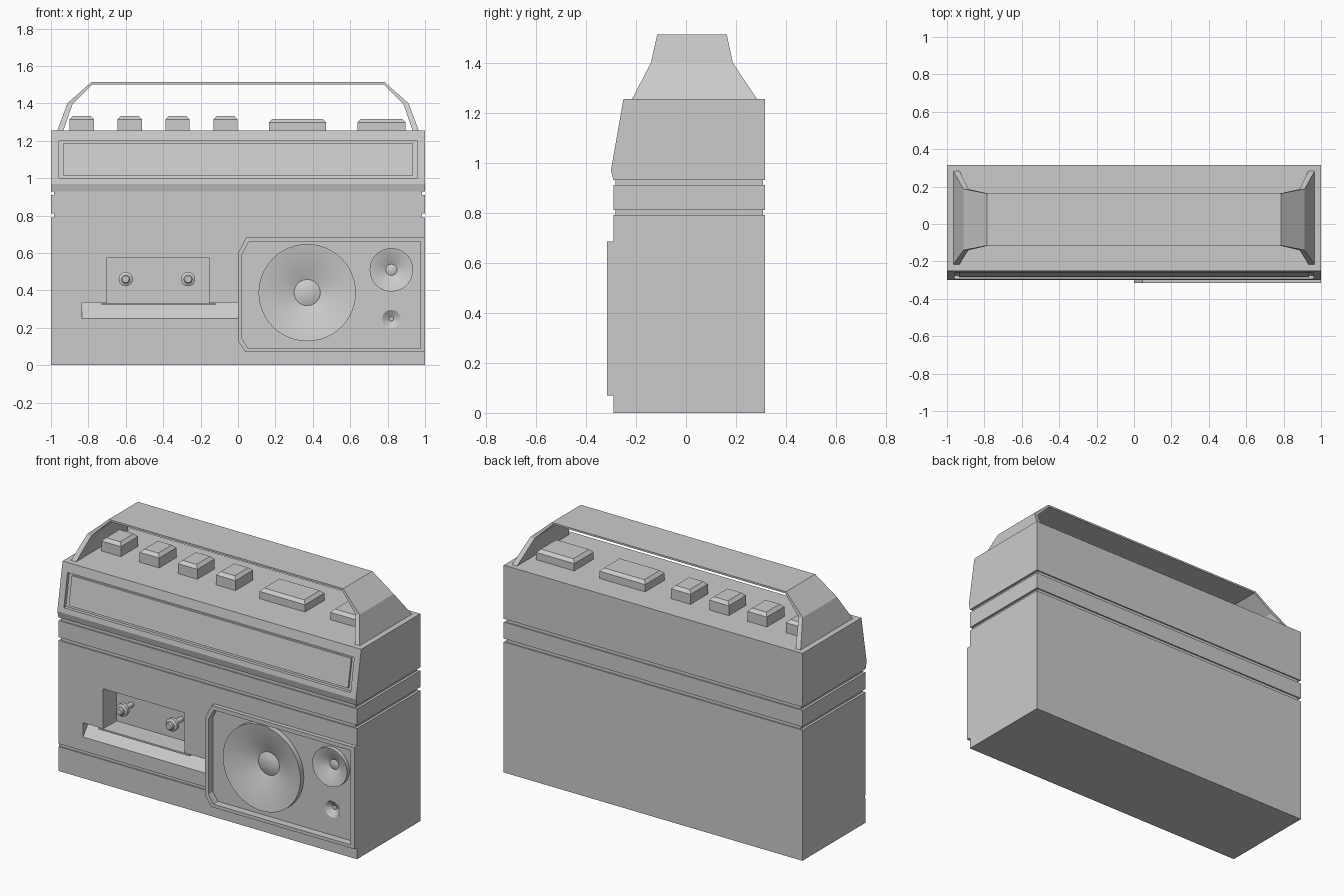
import bpy, bmesh, math
from mathutils import Vector

if "Cube" in bpy.data.objects:
    bpy.data.objects.remove(bpy.data.objects["Cube"])


def mesh_object(name, bm):
    bmesh.ops.recalc_face_normals(bm, faces=bm.faces)
    me = bpy.data.meshes.new(name)
    bm.to_mesh(me)
    bm.free()
    ob = bpy.data.objects.new(name, me)
    bpy.context.collection.objects.link(ob)
    return ob


def prism(name, pts, axis, a, b):
    """Extrude a 2D profile: axis 'x' takes (y, z) points, axis 'y' takes (x, z)."""
    bm = bmesh.new()
    place = (lambda p, t: (t, p[0], p[1])) if axis == 'x' else (lambda p, t: (p[0], t, p[1]))
    lo = [bm.verts.new(place(p, a)) for p in pts]
    hi = [bm.verts.new(place(p, b)) for p in pts]
    bm.faces.new(lo)
    bm.faces.new(hi[::-1])
    n = len(pts)
    for i in range(n):
        j = (i + 1) % n
        bm.faces.new((lo[i], lo[j], hi[j], hi[i]))
    return mesh_object(name, bm)


def box(name, x0, x1, y0, y1, z0, z1):
    return prism(name, [(y0, z0), (y1, z0), (y1, z1), (y0, z1)], 'x', x0, x1)


def lathe(name, x, z, profile, seg=48):
    """Revolve (radius, y) points about an axis along y."""
    bm = bmesh.new()
    rings = []
    for r, y in profile:
        if r == 0:
            rings.append([bm.verts.new((x, y, z))] * seg)
        else:
            rings.append([bm.verts.new((x + r * math.cos(2 * math.pi * i / seg), y,
                                        z + r * math.sin(2 * math.pi * i / seg)))
                          for i in range(seg)])
    for p, q in zip(rings, rings[1:]):
        for i in range(seg):
            j = (i + 1) % seg
            bm.faces.new(list(dict.fromkeys((p[i], p[j], q[j], q[i]))))
    return mesh_object(name, bm)


def cut(target, *cutters):
    for c in cutters:
        m = target.modifiers.new("cut", 'BOOLEAN')
        m.operation, m.solver, m.object = 'DIFFERENCE', 'EXACT', c
        bpy.context.view_layer.objects.active = target
        bpy.ops.object.modifier_apply(modifier=m.name)
        bpy.data.objects.remove(c)


def smooth(ob):
    bpy.ops.object.select_all(action='DESELECT')
    ob.select_set(True)
    bpy.context.view_layer.objects.active = ob
    bpy.ops.object.shade_smooth_by_angle(angle=math.radians(30))


FRONT, BACK = -0.29, 0.315
FLOOR = -0.27                      # speaker panel floor

# Stacked body sections with an inset core showing in the grooves
lower = box("lower_body", -1, 1, FRONT, BACK, 0, 0.79)
box("middle_band", -1, 1, FRONT, BACK, 0.81, 0.91)
upper = prism("upper_body", [(FRONT, 0.93), (BACK, 0.93), (BACK, 1.255), (-0.25, 1.255),
                             (-0.30, 0.97)], 'x', -1, 1)
for i, (z0, z1) in enumerate([(0.79, 0.81), (0.91, 0.93)]):
    box(f"groove_core_{i}", -0.985, 0.985, FRONT + 0.008, BACK - 0.008, z0, z1)


# Display on the sloped face: recessed trench around a raised panel
def slope(z, d):
    return (-0.30 + 0.05 * (z - 0.97) / 0.285 + d, z)


def slab(name, x, z0, z1, d0, d1):
    return prism(name, [slope(z0, d0), slope(z0, d1), slope(z1, d1), slope(z1, d0)], 'x', -x, x)


cut(upper, slab("display_cut", 0.96, 1.0, 1.2, -0.03, 0.02))
slab("display_panel", 0.935, 1.015, 1.185, 0.008, 0.03)

# Speaker frame outline and its recess
outer = [(0, 0.13), (0.04, 0.07), (1, 0.07), (1, 0.685), (0.045, 0.685), (0, 0.60)]
inner = [(0.022, 0.14), (0.055, 0.09), (0.975, 0.09), (0.975, 0.66), (0.058, 0.66), (0.022, 0.592)]
frame = prism("speaker_frame", outer, 'y', -BACK, FRONT)
cut(frame, prism("frame_cut", inner, 'y', -0.4, -0.2))

# Drivers: x, z, radius, rim front
drivers = [("woofer", 0.37, 0.388, 0.26, -0.302, 0.07, 0.07),
           ("tweeter", 0.82, 0.51, 0.116, -0.295, 0.03, 0.045),
           ("small_driver", 0.82, 0.247, 0.05, FLOOR - 0.001, 0.012, 0.025)]

# Cassette window, finger scoop and front seam cut into the body
cut(lower,
    prism("panel_cut", inner, 'y', -0.4, FLOOR),
    box("window_cut", -0.70, -0.155, -0.4, -0.16, 0.33, 0.577),
    prism("scoop_cut", [(-0.31, 0.225), (-0.22, 0.335), (-0.31, 0.335)], 'x', -0.835, 0.0),
    box("seam_cut", -1.1, 0.0, -0.4, FRONT + 0.008, 0.147, 0.165))
box("cassette_lip", -0.73, -0.12, FRONT, -0.15, 0.323, 0.333)

for name, x, z, r, rim, cap, depth in drivers:
    cut(lower, lathe(name + "_cut", x, z, [(0, -0.4), (r * 0.985, -0.4), (r * 0.985, -0.17),
                                           (0, -0.17)]))
    deep = rim + depth
    smooth(lathe(name, x, z, [(r, FLOOR + 0.01), (r, rim), (r * 0.985, rim), (cap, deep),
                              (cap * 0.6, deep - cap * 0.16), (0, deep - cap * 0.24)]))

# Cassette spools
for i, x in enumerate((-0.60, -0.267)):
    smooth(lathe(f"spool_{i}", x, 0.46, [(0, -0.282), (0.018, -0.282), (0.024, -0.276),
                                         (0.024, -0.262), (0.038, -0.255), (0.038, -0.235),
                                         (0.015, -0.23), (0.015, -0.155), (0, -0.155)], 20))


# Top keys with chamfered tops
def key(name, x0, x1, y0, y1, top, c=0.018):
    bm = bmesh.new()
    loops = []
    for z, d in ((1.25, 0), (top - c, 0), (top, c)):
        loops.append([bm.verts.new(v) for v in ((x0 + d, y0 + d, z), (x1 - d, y0 + d, z),
                                                (x1 - d, y1 - d, z), (x0 + d, y1 - d, z))])
    for p, q in zip(loops, loops[1:]):
        for i in range(4):
            j = (i + 1) % 4
            bm.faces.new((p[i], p[j], q[j], q[i]))
    bm.faces.new(loops[0][::-1])
    bm.faces.new(loops[-1])
    return mesh_object(name, bm)


for i in range(4):
    key(f"key_{i}", -0.90 + i * 0.256, -0.77 + i * 0.256, -0.02, 0.145, 1.333)
for i, (x0, x1) in enumerate([(0.165, 0.47), (0.64, 0.895)]):
    key(f"wide_key_{i}", x0, x1, -0.03, 0.155, 1.317)

# Carry handle: tapered strip; rows are outer x, z, inner x, z, front y, back y
half = [(-0.968, 1.25, -0.935, 1.25, -0.218, 0.287),
        (-0.912, 1.40, -0.885, 1.395, -0.14, 0.187),
        (-0.785, 1.513, -0.777, 1.502, -0.115, 0.163)]
path = half + [(-a, b, -c, d, e, f) for a, b, c, d, e, f in reversed(half)]
bm = bmesh.new()
rows = [[bm.verts.new(v) for v in ((ox, f, oz), (ox, b, oz), (ix, b, iz), (ix, f, iz))]
        for ox, oz, ix, iz, f, b in path]
for p, q in zip(rows, rows[1:]):
    for i in range(4):
        j = (i + 1) % 4
        bm.faces.new((p[i], p[j], q[j], q[i]))
bm.faces.new(rows[0])
bm.faces.new(rows[-1][::-1])
mesh_object("carry_handle", bm)
